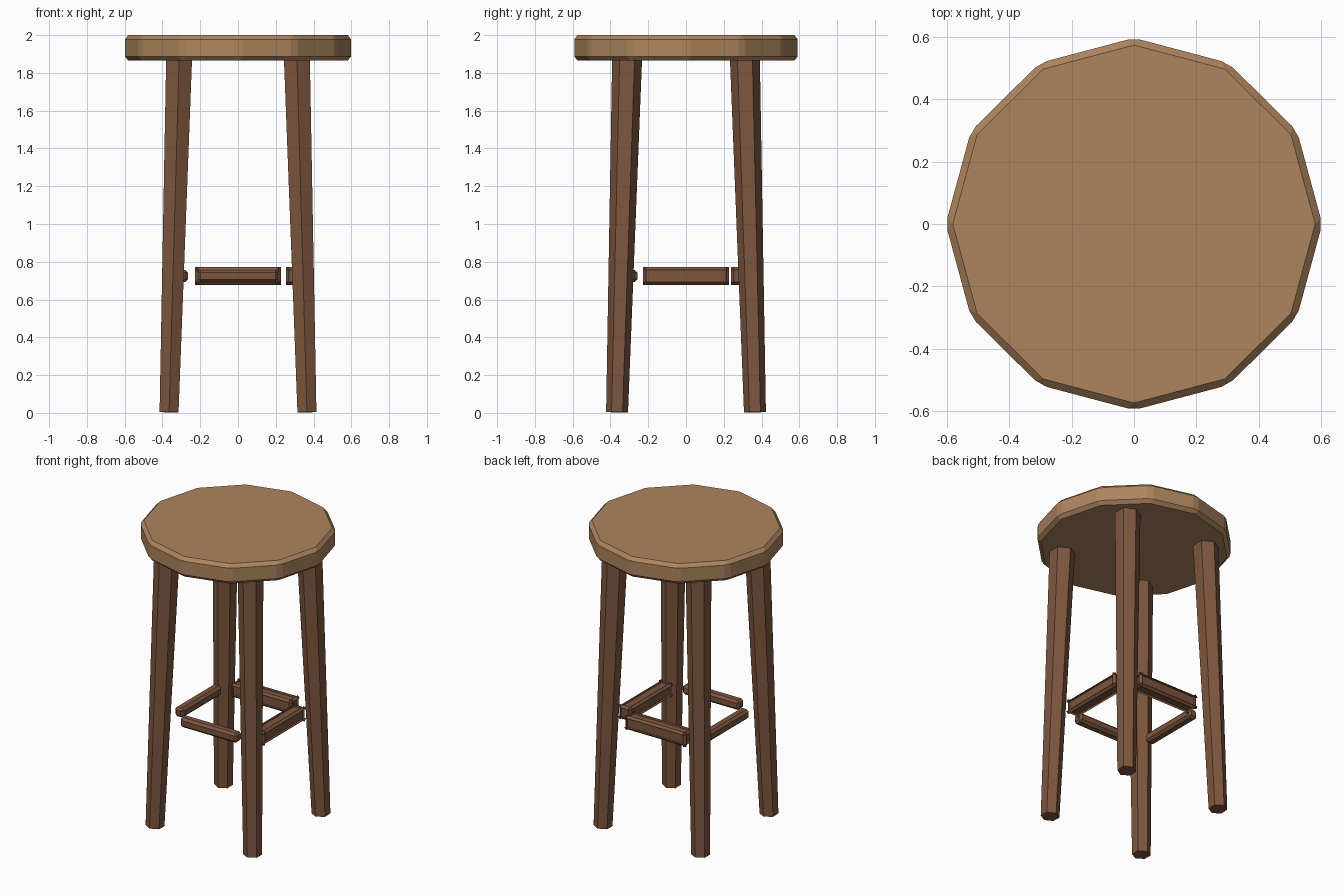
import bpy, bmesh
from mathutils import Matrix

if "Cube" in bpy.data.objects:
    bpy.data.objects.remove(bpy.data.objects["Cube"])


def material(name, rgb):
    m = bpy.data.materials.new(name)
    m.diffuse_color = (*rgb, 1)
    m.use_nodes = True
    m.node_tree.nodes["Principled BSDF"].inputs["Base Color"].default_value = m.diffuse_color
    return m


SEAT_WOOD = material("seat_wood", (0.42, 0.235, 0.115))
LEG_WOOD = material("leg_wood", (0.205, 0.093, 0.049))


def add_object(name, bm, mat, loc=(0, 0, 0), rot=(0, 0, 0)):
    me = bpy.data.meshes.new(name)
    bm.to_mesh(me)
    bm.free()
    me.materials.append(mat)
    ob = bpy.data.objects.new(name, me)
    ob.location, ob.rotation_euler = loc, rot
    bpy.context.collection.objects.link(ob)
    return ob


def chamfer(src, w):
    """Cut every edge by w; a negative w makes each face overshoot its edges."""
    out, new = bmesh.new(), {}
    for f in src.faces:
        for l in f.loops:
            v = l.vert.co
            a = (l.link_loop_next.vert.co - v).normalized()
            b = (l.link_loop_prev.vert.co - v).normalized()
            new[l] = out.verts.new(v + (a + b) * (w / a.cross(b).length))
        out.faces.new([new[l] for l in f.loops])
    for e in src.edges:
        p, q = e.link_loops
        out.faces.new([new[p.link_loop_next], new[p], new[q.link_loop_next], new[q]])
    for v in src.verts:
        ring, l = [], v.link_loops[0] if hasattr(v, "link_loops") and not callable(v.link_loops) else None
        for _ in range(len(v.link_loops)):
            ring.append(new[l])
            l = l.link_loop_radial_next.link_loop_next
        out.faces.new(ring[::-1])
    src.free()
    return out


# Seat: twelve-sided disc with cut edges
bm = bmesh.new()
bmesh.ops.create_cone(bm, cap_ends=True, segments=12, radius1=0.604, radius2=0.604, depth=0.135)
bmesh.ops.scale(bm, vec=(1, 0.988, 1), verts=bm.verts)
add_object("seat", chamfer(bm, 0.022), SEAT_WOOD, (0, 0, 1.9325))

# Legs: splayed six-sided tapers, thinner at the foot
SPLAY = 0.0284
for sy, depth_name in ((-1, "front"), (1, "back")):
    for sx, side in ((-1, "left"), (1, "right")):
        bm = bmesh.new()
        bmesh.ops.create_cone(bm, cap_ends=True, segments=6, radius1=0.058, radius2=0.0795, depth=1.9)
        add_object(f"{depth_name}_{side}_leg", bm, LEG_WOOD,
                   (sx * 0.338, sy * 0.338, 0.953), (sy * SPLAY, -sx * SPLAY, 0))

# Rungs: front and left have cut edges, back and right have flared edges
for name, size, loc, w in (
        ("front_rung", (0.425, 0.065, 0.065), (0, -0.29, 0.725), 0.015),
        ("left_rung", (0.065, 0.425, 0.065), (-0.297, 0, 0.725), 0.015),
        ("back_rung", (0.425, 0.065, 0.065), (0, 0.287, 0.725), -0.015),
        ("right_rung", (0.065, 0.425, 0.065), (0.302, 0, 0.725), -0.015)):
    bm = bmesh.new()
    bmesh.ops.create_cube(bm, size=1, matrix=Matrix.Diagonal((*size, 1)))
    add_object(name, chamfer(bm, w), LEG_WOOD, loc)
